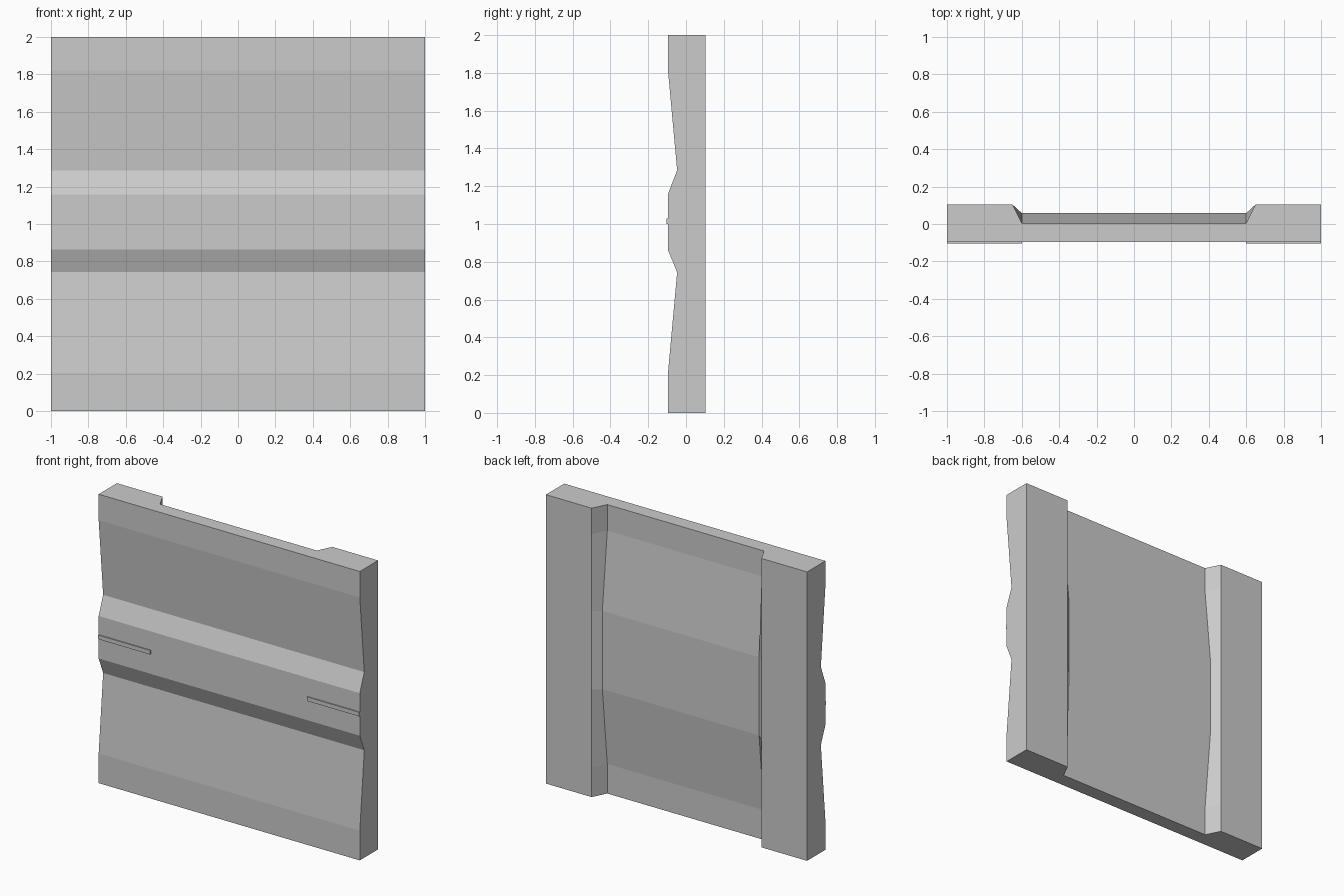
import bpy, bmesh

if "Cube" in bpy.data.objects:
    bpy.data.objects.remove(bpy.data.objects["Cube"])

BACK = 0.104
# stations up the wall: (z, front face y, recessed back panel y)
STATIONS = [
    (0.0, -0.096, 0.004), (0.205, -0.096, 0.004),
    (0.744, -0.047, 0.058), (0.863, -0.096, 0.058),
    (1.157, -0.096, 0.058), (1.285, -0.047, 0.058),
    (1.82, -0.096, 0.004), (2.0, -0.096, 0.004),
]


def finish(bm, name):
    bmesh.ops.recalc_face_normals(bm, faces=bm.faces)
    me = bpy.data.meshes.new(name)
    bm.to_mesh(me)
    bm.free()
    ob = bpy.data.objects.new(name, me)
    bpy.context.collection.objects.link(ob)
    return ob


# Wall panel: horizontal cross-sections with two back pillars, joined upward
bm = bmesh.new()
rings = []
for z, front, panel in STATIONS:
    section = [(-1, front), (1, front), (1, BACK), (0.65, BACK),
               (0.6, panel), (-0.6, panel), (-0.65, BACK), (-1, BACK)]
    rings.append([bm.verts.new((x, y, z)) for x, y in section])
for a, b in zip(rings, rings[1:]):
    for i in range(len(a)):
        j = (i + 1) % len(a)
        bm.faces.new((a[i], a[j], b[j], b[i]))
bm.faces.new(rings[0][::-1])
bm.faces.new(rings[-1])
finish(bm, "wall_panel")

# Thin raised trim strips on the front, one at each side
for side, label in ((-1, "left"), (1, "right")):
    bm = bmesh.new()
    bmesh.ops.create_cube(bm, size=1)
    bmesh.ops.scale(bm, vec=(0.4, 0.012, 0.028), verts=bm.verts)
    bmesh.ops.translate(bm, vec=(side * 0.8, -0.098, 1.014), verts=bm.verts)
    finish(bm, "trim_strip_" + label)
